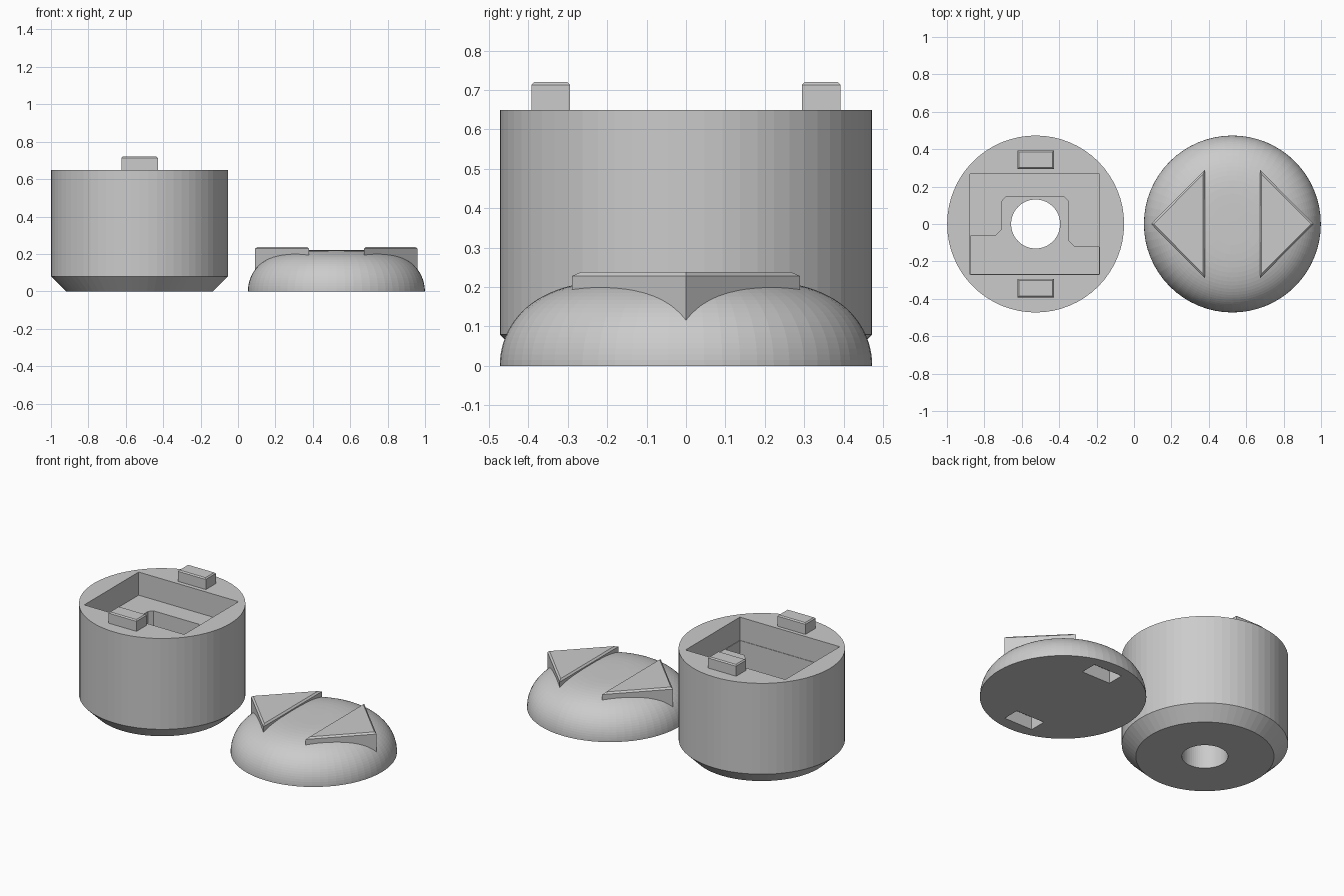
import bpy, bmesh, math

if "Cube" in bpy.data.objects:
    bpy.data.objects.remove(bpy.data.objects["Cube"])

SEG = 64
R = 0.473
BODY_X, CAP_X = -0.526, 0.526


def finish(name, bm):
    bmesh.ops.recalc_face_normals(bm, faces=bm.faces)
    me = bpy.data.meshes.new(name)
    bm.to_mesh(me)
    bm.free()
    ob = bpy.data.objects.new(name, me)
    bpy.context.collection.objects.link(ob)
    return ob


def prism(name, pts, z0, z1, chamfer=0):
    """Extrude a flat outline, optionally chamfering the top rim."""
    bm = bmesh.new()
    base = bm.faces.new([bm.verts.new((x, y, z0)) for x, y in pts])
    ext = bmesh.ops.extrude_face_region(bm, geom=[base])["geom"]
    for v in ext:
        if isinstance(v, bmesh.types.BMVert):
            v.co.z = z1
    bmesh.ops.recalc_face_normals(bm, faces=bm.faces)
    if chamfer:
        rim = [e for e in bm.edges if all(abs(v.co.z - z1) < 1e-6 for v in e.verts)]
        bmesh.ops.bevel(bm, geom=rim, offset=chamfer, segments=1, affect='EDGES')
    return finish(name, bm)


def box(name, x0, x1, y0, y1, z0, z1, chamfer=0):
    return prism(name, [(x0, y0), (x1, y0), (x1, y1), (x0, y1)], z0, z1, chamfer)


def turned(name, cx, profile, seg=SEG):
    """Solid of revolution from (radius, z) points, closed with flat ends."""
    bm = bmesh.new()
    rings = []
    for r, z in profile:
        rings.append([bm.verts.new((cx + r * math.cos(2 * math.pi * i / seg),
                                    r * math.sin(2 * math.pi * i / seg), z))
                      for i in range(seg)])
    for a, b in zip(rings, rings[1:]):
        for i in range(seg):
            j = (i + 1) % seg
            bm.faces.new((a[i], a[j], b[j], b[i]))
    bm.faces.new(rings[0])
    bm.faces.new(rings[-1])
    return finish(name, bm)


def combine(target, other, operation):
    mod = target.modifiers.new(operation.lower(), 'BOOLEAN')
    mod.operation = operation
    mod.solver = 'EXACT'
    mod.object = other
    bpy.context.view_layer.objects.active = target
    bpy.ops.object.modifier_apply(modifier=mod.name)
    bpy.data.objects.remove(other)


# Housing: cylinder with chamfered foot
housing = turned("housing", BODY_X, [(R - 0.08, 0), (R, 0.08), (R, 0.65)])

# Shallow rectangular recess, then the deep notched well, then the through hole
combine(housing, box("recess", -0.877, -0.184, -0.271, 0.268, 0.505, 0.8), 'DIFFERENCE')
well = [(-0.874, -0.268), (-0.187, -0.268), (-0.187, -0.123), (-0.318, -0.123),
        (-0.35, -0.09), (-0.35, 0.12), (-0.372, 0.144), (-0.686, 0.144),
        (-0.708, 0.12), (-0.708, -0.03), (-0.742, -0.063), (-0.874, -0.063)]
combine(housing, prism("well", well, 0.2, 0.6), 'DIFFERENCE')
combine(housing, turned("hole", BODY_X, [(0.131, -0.1), (0.131, 0.4)]), 'DIFFERENCE')

# Locating tabs on the rim
for s in (-1, 1):
    y0, y1 = sorted((s * 0.294, s * 0.393))
    combine(housing, box("tab", BODY_X - 0.097, BODY_X + 0.097, y0, y1, 0.6, 0.72, 0.007), 'UNION')

# Cap: flattened dome
dome = []
for i in range(24):
    a = math.pi / 2 * i / 24
    z = 0.222 * math.sin(a)
    dome.append((R * math.cos(a) ** (2 / 3.8), z))
dome.append((0.02, 0.222))
cap = turned("cap", CAP_X, dome)

# Raised arrows pointing outward, and matching slots underneath
for s in (-1, 1):
    tri = [(CAP_X + s * 0.435, 0), (CAP_X + s * 0.147, 0.29), (CAP_X + s * 0.147, -0.29)]
    combine(cap, prism("arrow", tri, 0.1, 0.238, 0.01), 'UNION')
for s in (-1, 1):
    y0, y1 = sorted((s * 0.29, s * 0.397))
    combine(cap, box("slot", CAP_X - 0.1, CAP_X + 0.1, y0, y1, -0.1, 0.08), 'DIFFERENCE')
